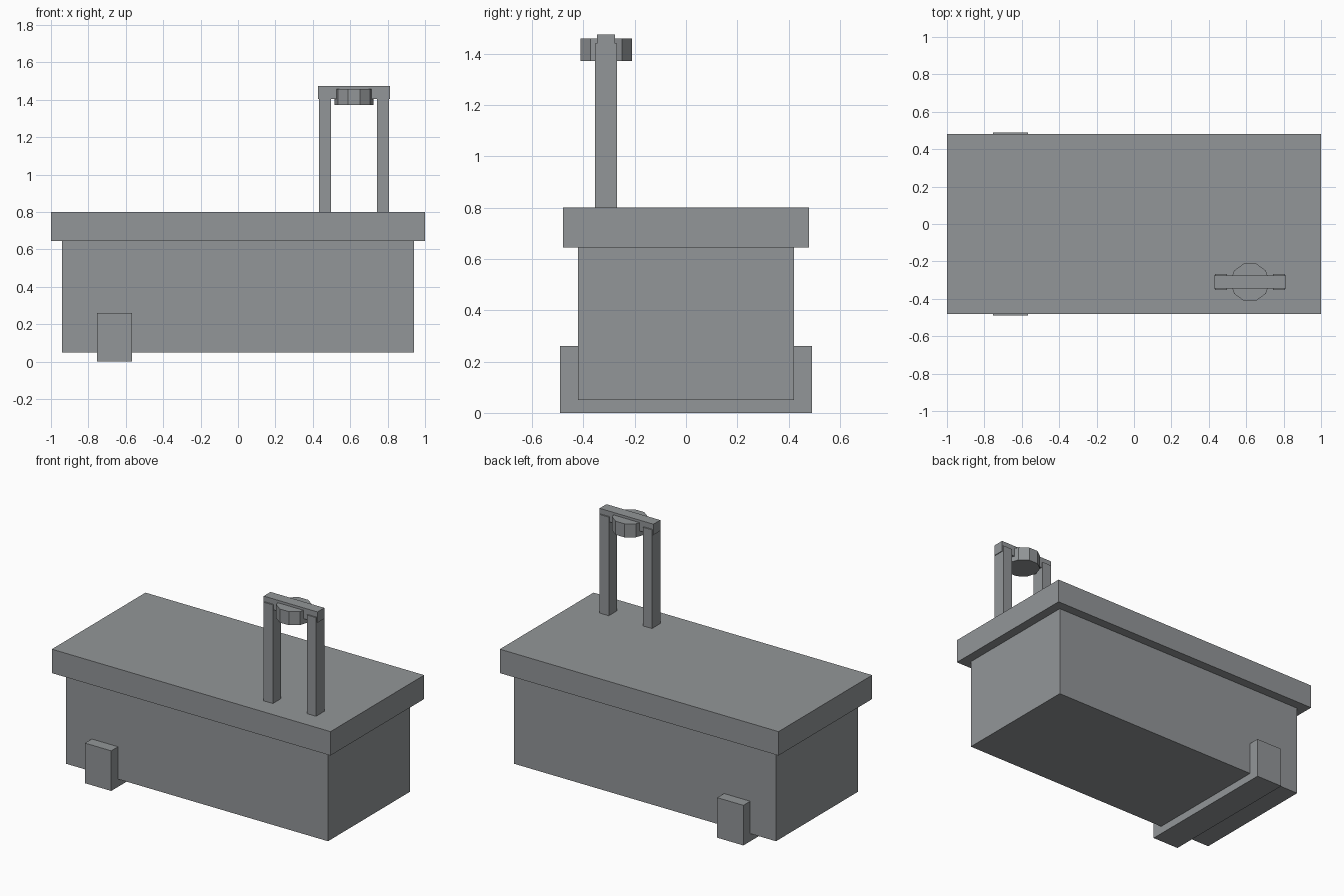
import bpy

if "Cube" in bpy.data.objects:
    bpy.data.objects.remove(bpy.data.objects["Cube"])

grey = bpy.data.materials.new("plain_grey")
grey.diffuse_color = (0.29, 0.305, 0.315, 1)
grey.use_nodes = True
grey.node_tree.nodes["Principled BSDF"].inputs["Base Color"].default_value = grey.diffuse_color


def box(name, lo, hi):
    """Axis-aligned box between two corners."""
    bpy.ops.mesh.primitive_cube_add(size=1, location=[(a + b) / 2 for a, b in zip(lo, hi)])
    ob = bpy.context.object
    ob.name = name
    ob.scale = [b - a for a, b in zip(lo, hi)]
    bpy.ops.object.transform_apply(location=False, rotation=False, scale=True)
    ob.data.materials.append(grey)
    return ob


# Main body and overhanging top
box("body", (-0.94, -0.42, 0.05), (0.94, 0.42, 0.645))
box("top_slab", (-1, -0.48, 0.645), (1, 0.48, 0.80))

# Foot block running across under the body
box("foot", (-0.755, -0.49, 0), (-0.567, 0.49, 0.26))

# Stand: two posts, a crossbar and a ten-sided disc
CX, CY = 0.62, -0.311
for side, s in (("left", -1), ("right", 1)):
    x = CX + s * 0.155
    box(side + "_post", (x - 0.033, CY - 0.043, 0.80), (x + 0.033, CY + 0.043, 1.44))
box("crossbar", (CX - 0.193, CY - 0.035, 1.405), (CX + 0.193, CY + 0.035, 1.475))

bpy.ops.mesh.primitive_cylinder_add(vertices=10, radius=0.105, depth=0.088,
                                    location=(CX, CY, 1.415))
disc = bpy.context.object
disc.name = "disc"
disc.rotation_euler.z = 3.14159265 / 2  # corners point along x
disc.data.materials.append(grey)
